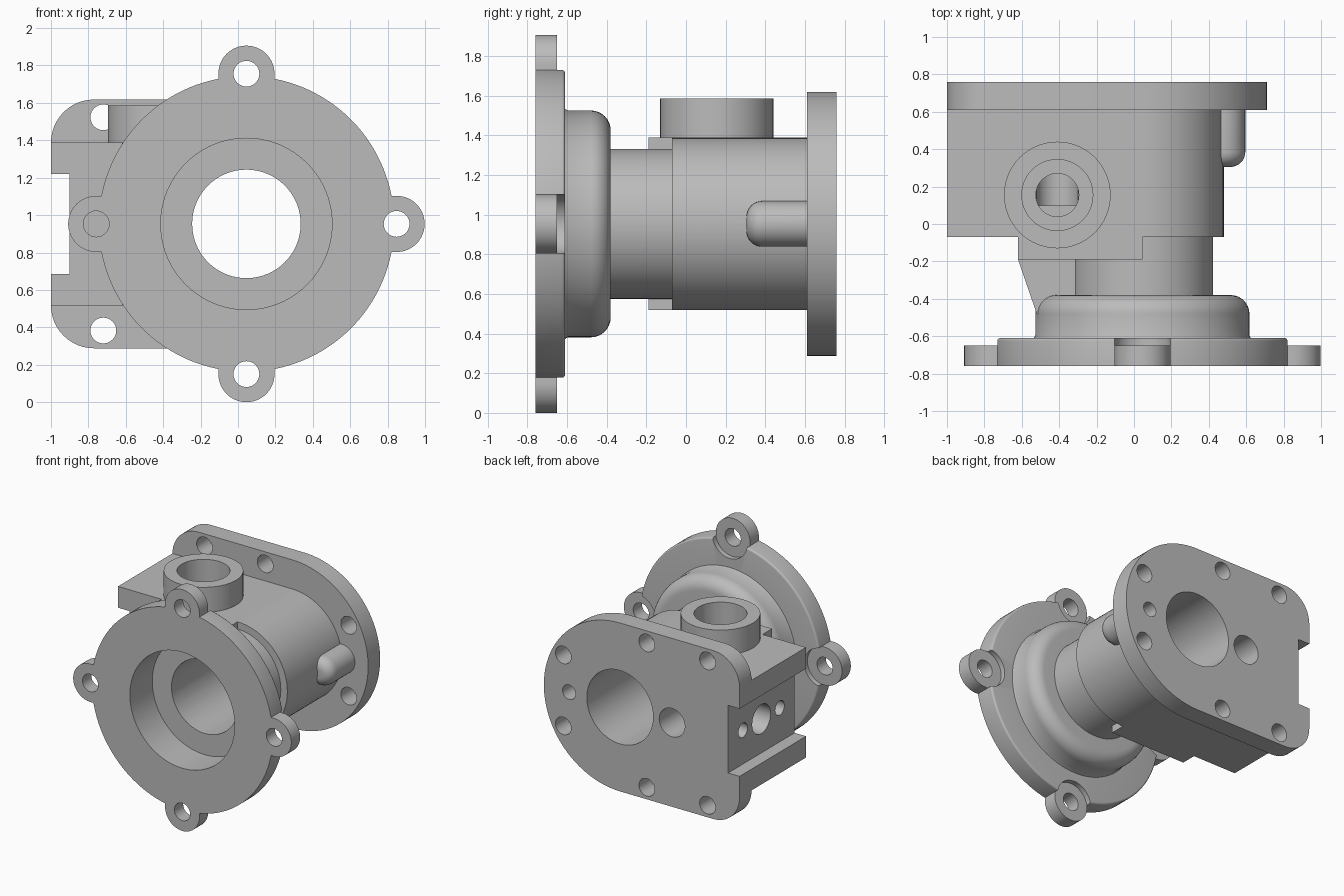
import bpy, bmesh, math
from mathutils import Matrix, Vector

if "Cube" in bpy.data.objects:
    bpy.data.objects.remove(bpy.data.objects["Cube"], do_unlink=True)

CX, CZ = 0.045, 0.953          # main bore axis, running along y
FRONT, BACK = -0.76, 0.76

metal = bpy.data.materials.new("cast_grey")
metal.use_nodes = True
GREY = (0.5, 0.5, 0.5, 1)
metal.diffuse_color = GREY
metal.node_tree.nodes["Principled BSDF"].inputs["Base Color"].default_value = GREY

cutters = bpy.data.collections.new("cutters")
bpy.context.scene.collection.children.link(cutters)
parts = []


def finish(name, bm, cutter=False):
    bmesh.ops.recalc_face_normals(bm, faces=bm.faces)
    mesh = bpy.data.meshes.new(name)
    bm.to_mesh(mesh)
    bm.free()
    mesh.materials.append(metal)
    ob = bpy.data.objects.new(name, mesh)
    if cutter:
        cutters.objects.link(ob)
        ob.hide_render = True
    else:
        bpy.context.scene.collection.objects.link(ob)
        parts.append(ob)
    return ob


def lathe(name, profile, centre, axis="y", cutter=False, steps=72):
    """Spin (radius, distance) points around an axis through centre."""
    bm = bmesh.new()
    verts = [bm.verts.new((r, 0, a)) for r, a in profile]
    edges = [bm.edges.new(pair) for pair in zip(verts, verts[1:])]
    bmesh.ops.spin(bm, geom=verts + edges, cent=(0, 0, 0), axis=(0, 0, 1),
                   angle=math.tau, steps=steps)
    bmesh.ops.remove_doubles(bm, verts=bm.verts, dist=1e-5)
    turn = {"x": Matrix.Rotation(math.pi / 2, 4, "Y"),
            "y": Matrix.Rotation(-math.pi / 2, 4, "X"),
            "z": Matrix.Identity(4)}[axis]
    bm.transform(Matrix.Translation(Vector(centre)) @ turn)
    return finish(name, bm, cutter)


def rod(name, r, a0, a1, centre, axis="y", cutter=False, steps=48):
    return lathe(name, [(0, a0), (r, a0), (r, a1), (0, a1)], centre, axis, cutter, steps)


def prism(name, points, a0, a1, axis="y", cutter=False):
    """Extrude an xz outline along y, or an xy outline along z."""
    bm = bmesh.new()
    place = (lambda p, a: (p[0], a, p[1])) if axis == "y" else (lambda p, a: (p[0], p[1], a))
    face = bm.faces.new([bm.verts.new(place(p, a0)) for p in points])
    new = bmesh.ops.extrude_face_region(bm, geom=[face])["geom"]
    shift = Vector(place((0, 0), a1 - a0))
    bmesh.ops.translate(bm, vec=shift, verts=[v for v in new if isinstance(v, bmesh.types.BMVert)])
    return finish(name, bm, cutter)


def arc(x, y, r, start, end, n=12):
    angles = [math.radians(start + (end - start) * i / n) for i in range(n + 1)]
    return [(x + r * math.cos(t), y + r * math.sin(t)) for t in angles]


def boolean(ob, operation, other):
    mod = ob.modifiers.new(operation.lower(), "BOOLEAN")
    mod.operation, mod.solver = operation, "EXACT"
    if isinstance(other, bpy.types.Collection):
        mod.operand_type, mod.collection = "COLLECTION", other
    else:
        mod.object = other
    with bpy.context.temp_override(object=ob, active_object=ob):
        bpy.ops.object.modifier_apply(modifier=mod.name)


def absorb(ob, operation, other):
    boolean(ob, operation, other)
    if other in parts:
        parts.remove(other)
    bpy.data.objects.remove(other, do_unlink=True)


axis_at = (CX, 0, CZ)

# Front flange: disc, spot faces behind the lugs, then four drilled lugs
flange = lathe("front_flange", [(0, FRONT), (0.79, FRONT)] +
               arc(0.775, -0.625, 0.015, 0, 90, 4) + [(0, -0.61)], axis_at, steps=128)
lug_spots = []
for i in range(4):
    a = i * math.pi / 2
    lug_spots.append((CX + 0.803 * math.cos(a), 0, CZ + 0.803 * math.sin(a)))
    absorb(flange, "DIFFERENCE", rod("spot_face", 0.152, -0.65, -0.5, lug_spots[-1], cutter=True))
for i, spot in enumerate(lug_spots):
    outline = [(-0.25, 0.15), (-0.25, -0.15)] + arc(0, 0, 0.15, -90, 90, 32)
    a = i * math.pi / 2
    turned = [(spot[0] + u * math.cos(a) - v * math.sin(a),
               spot[2] + u * math.sin(a) + v * math.cos(a)) for u, v in outline]
    absorb(flange, "UNION", prism("lug", turned, FRONT, -0.65))

# Rounded bearing boss and neck
lathe("bearing_boss", [(0, -0.62), (0.585, -0.62), (0.572, -0.595)] +
      arc(0.472, -0.48, 0.1, 0, 90, 8) + [(0, -0.38)], axis_at, steps=96)
rod("neck", 0.378, -0.40, -0.06, axis_at, steps=72)

# Main body with a round right side, and the stepped web in front of it
LOW, HIGH = CZ - 0.435, CZ + 0.435
prism("main_body", [(-1, HIGH), (-1, LOW)] + arc(CX, CZ, 0.435, -90, 90, 40), -0.07, 0.62)
prism("front_step", [(-0.62, -0.19), (CX, -0.19), (CX, -0.06), (-0.62, -0.06)], LOW, HIGH, "z")
prism("gusset", [(-0.62, -0.18), (-0.62, -0.19), (-0.52, -0.48), (-0.2, -0.48), (-0.2, -0.18)],
      CZ - 0.12, CZ + 0.12, "z")

# Back flange
R = 0.665
prism("back_flange", arc(-0.77, CZ + R - 0.23, 0.23, 90, 180) +
      arc(-0.77, CZ - R + 0.23, 0.23, 180, 270) + arc(CX, CZ, R, -90, 90, 56), 0.61, BACK)

# Top port and the rounded side passage
PX, PY = -0.41, 0.155
rod("top_port", 0.285, 1.3, 1.585, (PX, PY, 0), "z", steps=64)
SIDE = (0.48, 0, CZ)
lathe("side_passage", [(0, 0.305)] + arc(0.035, 0.385, 0.08, -90, 0, 8) +
      [(0.115, 0.62), (0, 0.62)], SIDE, steps=40)

# Cutters: stepped main bore
lathe("main_bore", [(0, -0.9), (0.458, -0.9), (0.458, -0.48), (0.29, -0.48),
                    (0.29, 0.9), (0, 0.9)], axis_at, cutter=True, steps=96)
# Cutters: port, rear passage and side passage
lathe("port_bore", [(0, 0.95), (0.115, 0.95), (0.115, 1.15), (0.19, 1.15),
                    (0.19, 1.7), (0, 1.7)], (PX, PY, 0), "z", cutter=True, steps=48)
rod("rear_hole", 0.112, 0.1, 0.9, (PX, 0, CZ), cutter=True)
rod("passage_hole", 0.057, 0.4, 0.9, (0.49, 0, CZ), cutter=True)
# Cutters: bolt holes in both flanges
for spot in lug_spots:
    rod("lug_hole", 0.069, -0.9, -0.6, spot, cutter=True, steps=32)
for x, dz in ((-0.72, 0.57), (-0.19, 0.57), (0.54, 0.28)):
    for s in (1, -1):
        rod("bolt_hole", 0.069, 0.5 if x > 0.5 else 0.6, 0.9, (x, 0, CZ + s * dz),
            cutter=True, steps=32)
# Cutters: left side channel and its three holes
prism("channel", [(-1.2, CZ - 0.267), (-0.9, CZ - 0.267), (-0.9, CZ + 0.267),
                  (-1.2, CZ + 0.267)], -0.3, 0.9, cutter=True)
for y, r, depth in ((0.575, 0.057, 0.2), (0.345, 0.115, 0.45), (0.115, 0.057, 0.2)):
    rod("side_hole", r, -1.1, -0.9 + depth, (0, y, CZ), "x", cutter=True, steps=32)

# Drill every part, then shade
bpy.context.view_layer.update()
for ob in parts:
    boolean(ob, "DIFFERENCE", cutters)
for ob in list(cutters.objects):
    bpy.data.objects.remove(ob, do_unlink=True)
bpy.data.collections.remove(cutters)

bpy.ops.object.select_all(action="DESELECT")
for ob in parts:
    ob.select_set(True)
bpy.context.view_layer.objects.active = parts[0]
bpy.ops.object.shade_smooth_by_angle(angle=math.radians(30))
